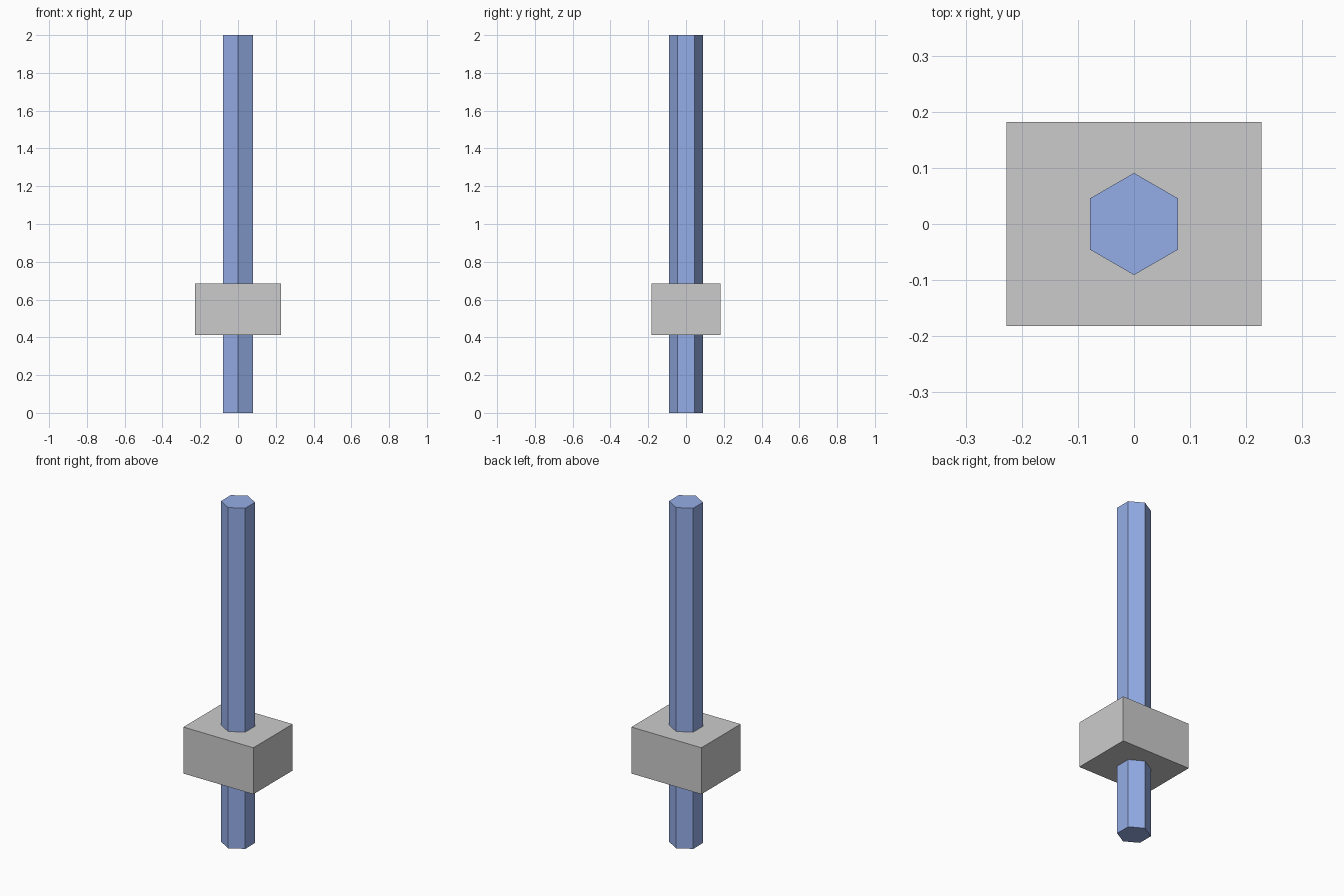
import bpy

if "Cube" in bpy.data.objects:
    bpy.data.objects.remove(bpy.data.objects["Cube"])

R = 1 / 11  # shaft radius, the base unit of the model

# Hexagonal shaft, corners pointing to front and back
bpy.ops.mesh.primitive_cylinder_add(vertices=6, radius=R, depth=2, location=(0, 0, 1))
shaft = bpy.context.object
shaft.name = "handle_shaft"
blue = bpy.data.materials.new("blue")
blue.diffuse_color = (0.3, 0.42, 0.8, 1)
blue.use_nodes = True
blue.node_tree.nodes["Principled BSDF"].inputs["Base Color"].default_value = blue.diffuse_color
shaft.data.materials.append(blue)

# Rectangular block around the lower shaft
bpy.ops.mesh.primitive_cube_add(size=1, location=(0, 0, 6.04 * R))
block = bpy.context.object
block.name = "block"
block.scale = (5 * R, 4 * R, 3 * R)
bpy.ops.object.transform_apply(location=False, rotation=False, scale=True)
